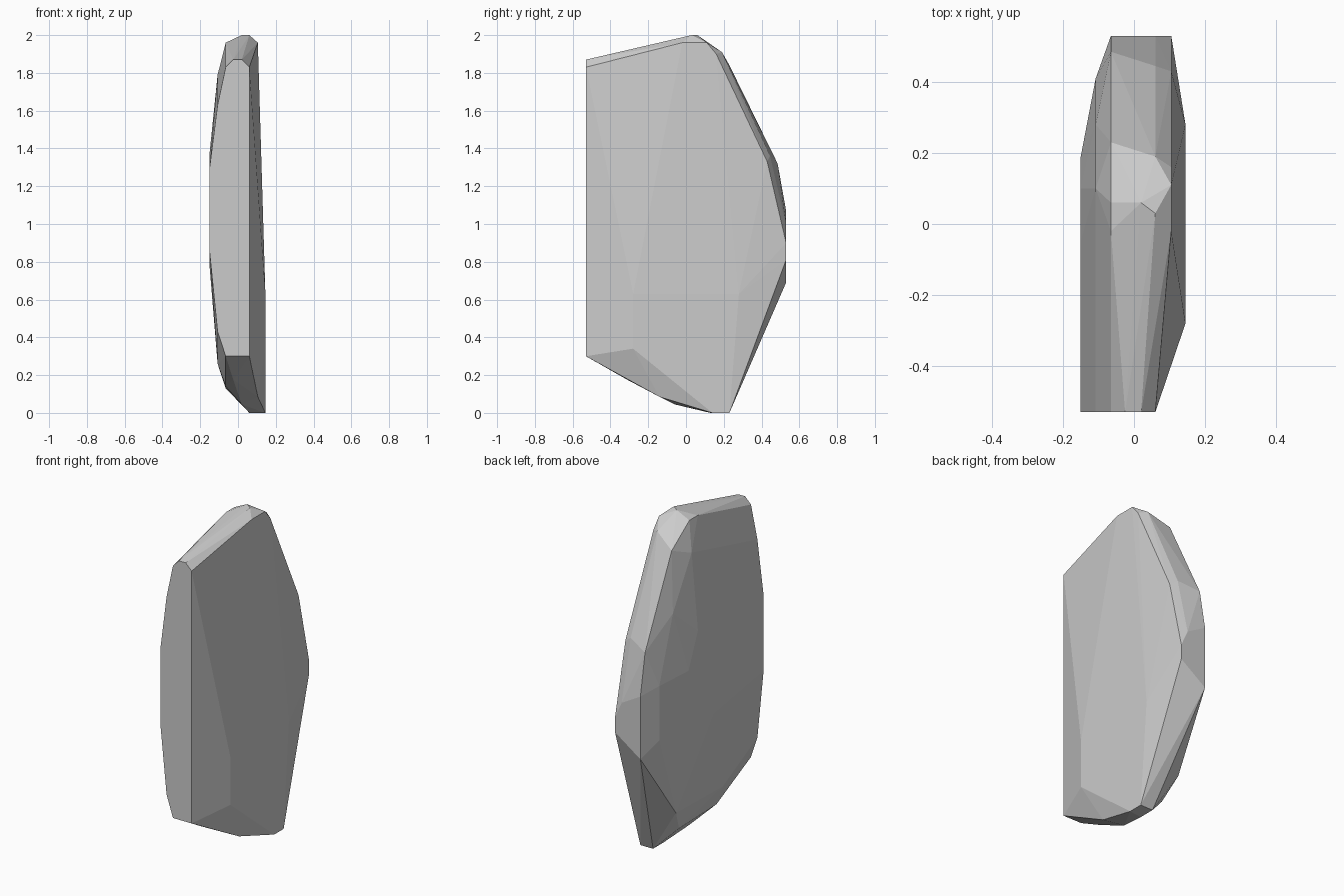
import bpy, bmesh

# Chiselled stone slab: (y, z) outlines at successive x depths
slices = {
    -0.15: [(-.53, .85), (-.53, 1.30), (-.05, 1.38), (.10, 1.33), (.19, 1.12), (.19, .85), (-.05, .77)],
    -0.108: [(-.53, .43), (-.53, 1.63), (.10, 1.79), (.28, 1.49), (.41, 1.10), (.41, .77),
             (.25, .27), (-.20, .26)],
    -0.065: [(-.53, .30), (-.53, 1.83), (-.02, 1.96), (.06, 1.96), (.23, 1.84), (.485, 1.32),
             (.53, 1.07), (.53, .69), (.16, .13), (-.20, .14)],
    -0.025: [(-.53, 1.87), (-.31, .175)],
    0.02: [(-.53, 1.87), (.06, 2.0), (-.06, .045)],
    0.06: [(-.53, .30), (-.53, 1.83), (.03, 2.0), (.19, 1.91), (.445, 1.36), (.53, 1.0),
           (.13, 0), (.23, 0)],
    0.105: [(-.02, 1.96), (.11, 1.96), (.16, 1.90), (.43, 1.33), (.53, .90), (.53, .81), (-.14, .085)],
    0.145: [(-.28, .34), (-.28, .63), (.28, .63), (.23, 0), (.14, 0)],
}

# Wrap the outlines in a faceted skin
bm = bmesh.new()
for x, outline in slices.items():
    for y, z in outline:
        bm.verts.new((x, y, z))
hull = bmesh.ops.convex_hull(bm, input=bm.verts)
loose = {v for v in hull["geom_interior"] + hull["geom_unused"]
         if isinstance(v, bmesh.types.BMVert)}
bmesh.ops.delete(bm, geom=list(loose), context='VERTS')
bmesh.ops.recalc_face_normals(bm, faces=bm.faces)

mesh = bpy.data.meshes.new("stone_slab")
bm.to_mesh(mesh)
bm.free()
slab = bpy.data.objects.new("stone_slab", mesh)
bpy.context.collection.objects.link(slab)
